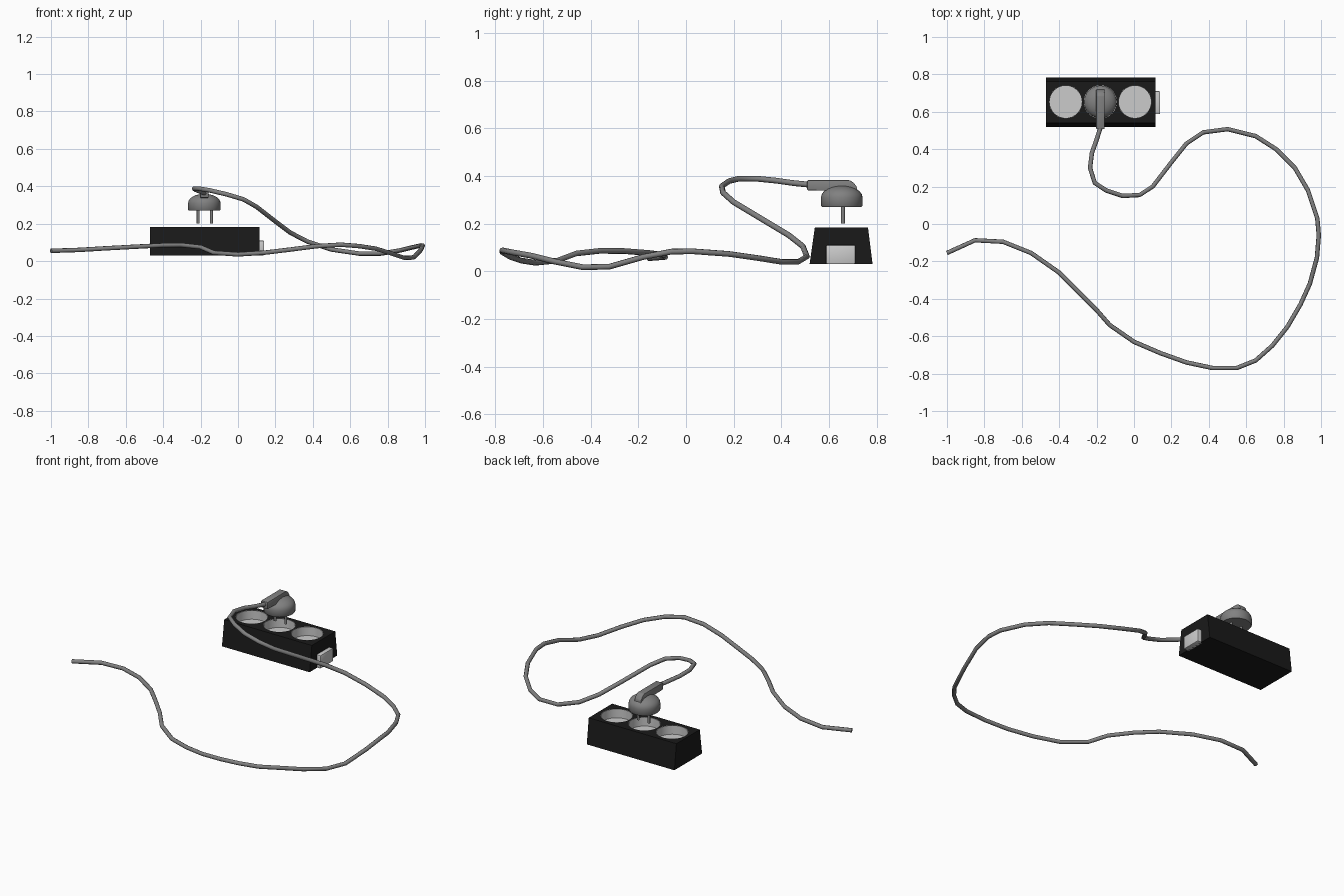
import bpy, bmesh, math
from mathutils import Vector

if "Cube" in bpy.data.objects:
    bpy.data.objects.remove(bpy.data.objects["Cube"])

CY = 0.653                       # centre line of the strip
SOCKETS = (-0.365, -0.18, 0.005)


def material(name, v):
    m = bpy.data.materials.new(name)
    m.diffuse_color = (v, v, v, 1)
    m.use_nodes = True
    m.node_tree.nodes["Principled BSDF"].inputs["Base Color"].default_value = m.diffuse_color
    return m


black = material("black_plastic", 0.01)
dark = material("dark_grey_rubber", 0.22)


def finish(name, bm, mat=None, loc=(0, 0, 0), smooth=True):
    bmesh.ops.recalc_face_normals(bm, faces=bm.faces)
    me = bpy.data.meshes.new(name)
    bm.to_mesh(me)
    bm.free()
    ob = bpy.data.objects.new(name, me)
    bpy.context.collection.objects.link(ob)
    ob.location = loc
    if mat:
        me.materials.append(mat)
    if smooth:
        bpy.ops.object.select_all(action='DESELECT')
        ob.select_set(True)
        bpy.context.view_layer.objects.active = ob
        bpy.ops.object.shade_smooth_by_angle(angle=math.radians(40))
    return ob


def lathe(name, profile, mat=None, loc=(0, 0, 0), n=32):
    bm = bmesh.new()
    vs = [bm.verts.new((r, 0, z)) for r, z in profile]
    es = [bm.edges.new(p) for p in zip(vs, vs[1:])]
    bmesh.ops.spin(bm, geom=vs + es, cent=(0, 0, 0), axis=(0, 0, 1),
                   angle=2 * math.pi, steps=n, use_duplicate=False)
    bmesh.ops.remove_doubles(bm, verts=bm.verts, dist=1e-5)
    return finish(name, bm, mat, loc)


def prism(name, outline, x0, x1, mat=None, bevel=0.0):
    """Extrude a (y, z) outline along x, optionally with rounded edges."""
    bm = bmesh.new()
    f = bm.faces.new([bm.verts.new((x0, y, z)) for y, z in outline])
    r = bmesh.ops.extrude_face_region(bm, geom=[f])
    bmesh.ops.translate(bm, vec=(x1 - x0, 0, 0),
                        verts=[v for v in r["geom"] if isinstance(v, bmesh.types.BMVert)])
    if bevel:
        bmesh.ops.bevel(bm, geom=bm.edges[:], offset=bevel, segments=2,
                        profile=0.5, affect='EDGES')
    return finish(name, bm, mat, smooth=bool(bevel))


# strip body, tapered towards the top
body = prism("strip_body", [(0.518, 0.03), (0.782, 0.03), (0.763, 0.183), (0.54, 0.183)],
             -0.47, 0.115, black)

# round recesses cut into the body, each lined with a light cup
for i, x in enumerate(SOCKETS):
    cutter = lathe("socket_cutter", [(0, 0.128), (0.0885, 0.128), (0.0885, 0.25), (0, 0.25)],
                   loc=(x, CY, 0))
    mod = body.modifiers.new("recess", 'BOOLEAN')
    mod.operation, mod.object, mod.solver = 'DIFFERENCE', cutter, 'EXACT'
    bpy.context.view_layer.objects.active = body
    bpy.ops.object.modifier_apply(modifier=mod.name)
    bpy.data.objects.remove(cutter)
    lathe(f"socket_{i + 1}", [(0, 0.13), (0.086, 0.13), (0.086, 0.183), (0.0885, 0.183),
                              (0.0885, 0.128), (0, 0.128)], loc=(x, CY, 0))

# end block where the supply enters
prism("end_block", [(0.587, 0.03), (0.71, 0.03), (0.71, 0.11), (0.587, 0.11)],
      0.10, 0.14, bevel=0.006)

# plug dome
dome = [(0, 0.27), (0.083, 0.27), (0.087, 0.275), (0.087, 0.31)]
dome += [(0.087 * math.cos(a), 0.31 + 0.05 * math.sin(a))
         for a in (math.pi / 2 * k / 6 for k in range(1, 6))] + [(0, 0.36)]
lathe("plug_dome", dome, dark, (-0.18, CY, 0))

# plug prongs
for side, x in (("left", -0.213), ("right", -0.142)):
    lathe(f"prong_{side}", [(0, 0.2), (0.008, 0.2), (0.008, 0.275), (0, 0.275)],
          dark, (x, CY + 0.005, 0), 12)

# cable grip on top of the plug, rounded at the back
prism("cable_grip", [(0.508, 0.34), (0.72, 0.335), (0.715, 0.355), (0.703, 0.372),
                     (0.685, 0.382), (0.508, 0.382)], -0.202, -0.158, dark, 0.003)

# cable swept along its path
path = [(-.175, .53, .362), (-.2, .45, .37), (-.225, .38, .38), (-.235, .3, .388),
        (-.21, .22, .388), (-.15, .18, .378), (-.06, .15, .357), (.03, .155, .33),
        (.1, .2, .29), (.2, .33, .212), (.28, .43, .152), (.37, .49, .105),
        (.5, .507, .062), (.65, .47, .04), (.76, .4, .04), (.86, .3, .056),
        (.93, .18, .073), (.98, .03, .084), (.988, -.06, .083), (.978, -.18, .06),
        (.94, -.32, .02), (.89, -.43, .017), (.82, -.55, .041), (.74, -.65, .066),
        (.65, -.73, .08), (.55, -.77, .088), (.42, -.77, .08), (.28, -.74, .062),
        (.14, -.69, .045), (0, -.63, .036), (-.13, -.54, .045), (-.2, -.46, .075),
        (-.3, -.36, .086), (-.4, -.26, .085), (-.55, -.155, .077), (-.7, -.095, .069),
        (-.85, -.087, .06), (-1, -.155, .055)]
cu = bpy.data.curves.new("cable", 'CURVE')
cu.dimensions = '3D'
cu.bevel_depth = 0.012
cu.bevel_resolution = 2
cu.use_fill_caps = True
sp = cu.splines.new('POLY')
sp.points.add(len(path) - 1)
for p, co in zip(sp.points, path):
    p.co = (*co, 1)
cu.materials.append(dark)
bpy.context.collection.objects.link(bpy.data.objects.new("cable", cu))
